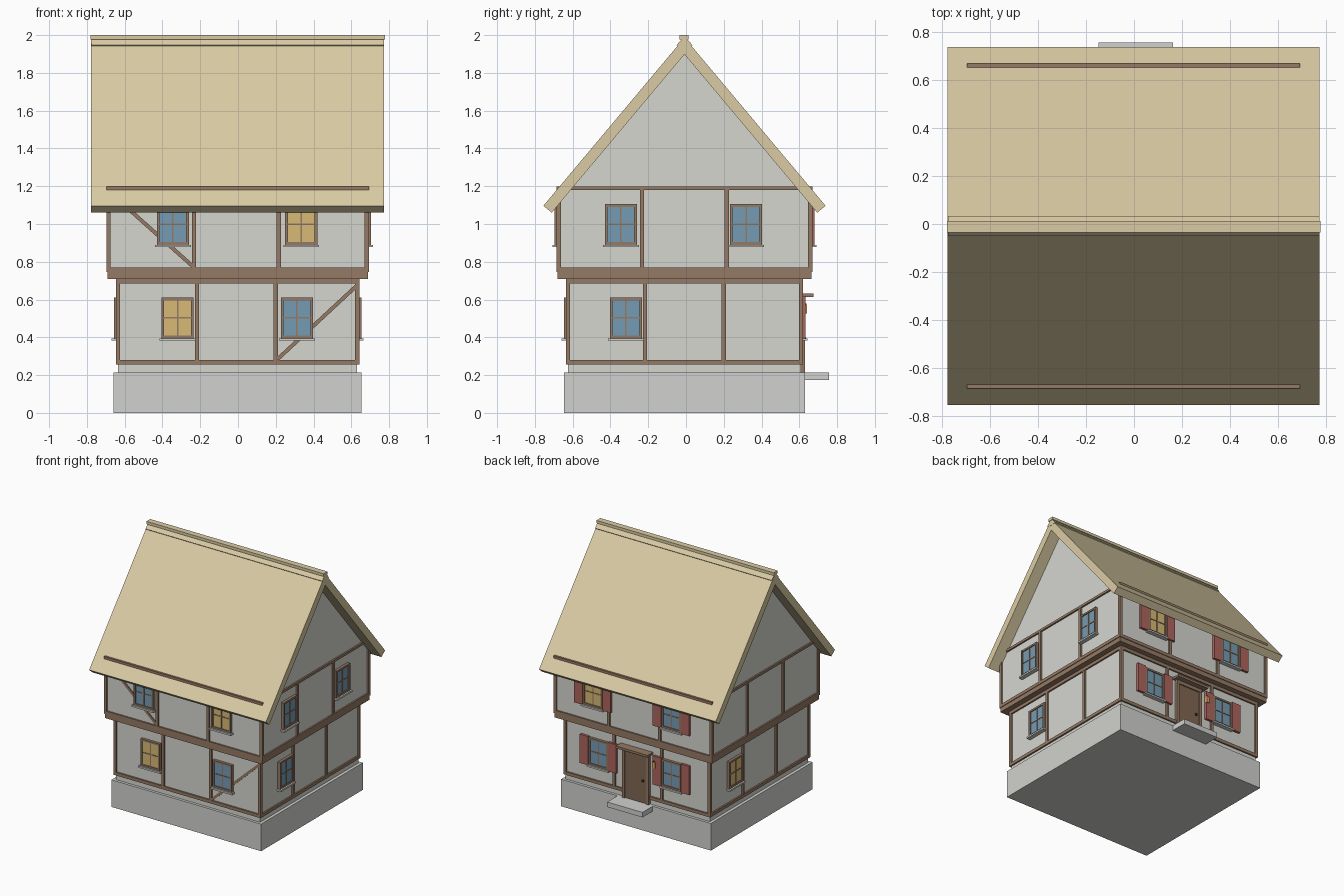
import bpy, bmesh, math
from mathutils import Matrix, Vector

cube = bpy.data.objects.get("Cube")
if cube:
    bpy.data.objects.remove(cube)


def material(name, colour):
    m = bpy.data.materials.new(name)
    m.use_nodes = True
    m.diffuse_color = (*colour, 1)
    m.node_tree.nodes["Principled BSDF"].inputs["Base Color"].default_value = (*colour, 1)
    return m


PLASTER = material("plaster", (.67, .67, .63))
STONE = material("stone", (.64, .64, .62))
TIMBER = material("timber", (.30, .195, .13))
THATCH = material("thatch", (.70, .60, .37))
BLUE = material("blue_glass", (.18, .33, .45))
YELLOW = material("lit_glass", (.69, .49, .18))
RED = material("shutter_red", (.42, .13, .11))
DOOR = material("door_brown", (.22, .135, .088))
IRON = material("dark_iron", (.05, .045, .04))
LAMP = material("lamp_orange", (.75, .36, .13))

CENTRE = Vector((-.002, -.008, 0))
HALF = {"lower": (.633, .616), "upper": (.683, .665)}   # wall half sizes in x, y
SIDES = {"front": (1, -1), "back": (1, 1), "left": (0, 1), "right": (0, -1)}
parts = {}


def mesh_of(name, mat):
    if name not in parts:
        parts[name] = (bmesh.new(), mat)
    return parts[name][0]


def box(name, mat, x, y, z, turn=None):
    """Box from (low, high) ranges, optionally turned about its centre."""
    mid = Vector([(a + b) / 2 for a, b in (x, y, z)])
    size = [b - a for a, b in (x, y, z)]
    mat4 = Matrix.Translation(mid) @ (turn or Matrix()) @ Matrix.Diagonal((*size, 1))
    bmesh.ops.create_cube(mesh_of(name, mat), size=1, matrix=mat4)


def on_wall(name, mat, side, level, u, z, out, turn=0):
    """Box on a wall: u runs along the wall, out is the distance from it."""
    axis, sign = SIDES[side]
    base = HALF[level][axis]
    depth = sorted(sign * (base + d) + CENTRE[axis] for d in out)
    if axis == 1:
        box(name, mat, u, depth, z, Matrix.Rotation(-turn, 4, 'Y'))
    else:
        box(name, mat, depth, u, z, Matrix.Rotation(turn, 4, 'X'))


def prism(name, mat, profile, x0, x1):
    """Extrude a (y, z) profile along x."""
    bm = mesh_of(name, mat)
    face = bm.faces.new([bm.verts.new((x0, y + CENTRE.y, z)) for y, z in profile])
    new = bmesh.ops.extrude_face_region(bm, geom=[face])["geom"]
    bmesh.ops.translate(bm, vec=(x1 - x0, 0, 0),
                        verts=[v for v in new if isinstance(v, bmesh.types.BMVert)])
    bmesh.ops.recalc_face_normals(bm, faces=bm.faces)


def block(name, mat, hx, hy, z):
    box(name, mat, (CENTRE.x - hx, CENTRE.x + hx), (CENTRE.y - hy, CENTRE.y + hy), z)


# Foundation, storeys and jetty between them
block("foundation", STONE, .657, .637, (0, .215))
block("lower_walls", PLASTER, *HALF["lower"], (.2, .72))
block("upper_walls", PLASTER, *HALF["upper"], (.75, 1.185))
block("jetty_beam", TIMBER, .69, .672, (.71, .76))

# Timber frame: rails and posts on each wall
POST = .023
RAILS = {"lower": ((.255, .28), (.685, .712)), "upper": ((.745, .77), (1.18, 1.199))}
INNER = {"lower": (-.217, .2), "upper": (-.233, .215)}
for level, rails in RAILS.items():
    for side, (axis, sign) in SIDES.items():
        name = f"{side}_{level}_timbers"
        end = HALF[level][1 - axis] + .012
        mid = CENTRE[1 - axis]
        for rail in rails:
            on_wall(name, TIMBER, side, level, (mid - end, mid + end), rail, (-.01, .012))
        posts = [mid - end + POST / 2, mid + end - POST / 2, *INNER[level]]
        for u in posts:
            on_wall(name, TIMBER, side, level, (u - POST / 2, u + POST / 2),
                    (rails[0][0], rails[1][1]), (-.01, .0115))


# Diagonal braces on the front
def brace(level, a, b):
    dx, dz = b[0] - a[0], b[1] - a[1]
    length = math.hypot(dx, dz)
    cx, cz = (a[0] + b[0]) / 2, (a[1] + b[1]) / 2
    on_wall(f"front_{level}_brace", TIMBER, "front", level,
            (cx - length / 2, cx + length / 2), (cz - .01, cz + .01),
            (-.01, .008), math.atan2(dz, dx))


brace("upper", (-.675, 1.165), (-.235, .772))
brace("lower", (.21, .285), (.63, .675))


# Windows with frame, glazing bars, sill and optional shutters
def window(side, level, u, glass, shutters=False):
    name = f"{side}_{level}_window_{'a' if u < 0 else 'b'}"
    z0, z1 = (.395, .61) if level == "lower" else (.89, 1.105)
    w, f, mid = .085, .014, (z0 + z1) / 2

    def add(part, mat, a, b, z, out):
        on_wall(f"{name}_{part}", mat, side, level, (u + a, u + b), z, out)

    add("glass", glass, -w + .005, w - .005, (z0 + .005, z1 - .005), (-.01, .014))
    for s in (-1, 1):
        a, b = sorted((s * w, s * (w - f)))
        add("frame", TIMBER, a, b, (z0, z1), (-.01, .022))
    add("frame", TIMBER, -w, w, (z0, z0 + f), (-.01, .0215))
    add("frame", TIMBER, -w, w, (z1 - f, z1), (-.01, .0215))
    add("frame", TIMBER, -.004, .004, (z0, z1), (-.01, .018))
    add("frame", TIMBER, -w, w, (mid - .004, mid + .004), (-.01, .0175))
    add("sill", STONE, -.095, .095, (z0 - .013, z0), (-.01, .034))
    if shutters:
        for s in (-1, 1):
            a, b = sorted((s * (w + .002), s * (w + .075)))
            add("shutters", RED, a, b, (z0 - .005, z1 + .008), (.005, .024))


window("front", "lower", -.32, YELLOW)
window("front", "lower", .312, BLUE)
window("front", "upper", -.345, BLUE)
window("front", "upper", .335, YELLOW)
window("left", "lower", -.318, BLUE)
window("left", "upper", -.345, BLUE)
window("left", "upper", .318, BLUE)
window("right", "lower", .305, YELLOW)
window("back", "lower", .33, BLUE, True)
window("back", "lower", -.31, BLUE, True)
window("back", "upper", .345, YELLOW, True)
window("back", "upper", -.345, BLUE, True)


# Back door with frame, hood, knob, lantern and step
def at_door(part, mat, u, z, out):
    on_wall(part, mat, "back", "lower", u, z, out)


at_door("door", DOOR, (-.09, .1), (.215, .59), (-.01, .014))
for lo, hi in ((-.112, -.088), (.098, .122)):
    at_door("door_frame", TIMBER, (lo, hi), (.215, .61), (-.01, .022))
at_door("door_frame", TIMBER, (-.112, .122), (.588, .614), (-.01, .023))
at_door("door_hood", TIMBER, (-.135, .145), (.614, .632), (-.01, .066))
at_door("door_knob", IRON, (-.068, -.054), (.385, .4), (.01, .026))
at_door("lantern_bracket", IRON, (-.168, -.156), (.572, .58), (-.01, .03))
at_door("lantern", LAMP, (-.175, -.149), (.525, .572), (.01, .032))
box("door_step", STONE, (-.148, .162), (.6, .757), (.175, .215))

# Gable walls and thatched roof
SLOPE, APEX, INNER_APEX = 1.192, 1.987, 1.898
base = (INNER_APEX - 1.18) / SLOPE
prism("gables", PLASTER, [(-base, 1.18), (base, 1.18), (0, INNER_APEX)], -.685, .681)
outer, inner = .747, .703
prism("thatched_roof", THATCH,
      [(-outer, APEX - SLOPE * outer), (-inner, INNER_APEX - SLOPE * inner), (0, INNER_APEX),
       (inner, INNER_APEX - SLOPE * inner), (outer, APEX - SLOPE * outer), (0, APEX)],
      -.778, .773)

# Ridge: sloped skirt topped by a flat cap
lift = .01
prism("ridge_skirt", THATCH,
      [(-.042, 1.947), (-.035, 1.938), (.035, 1.938), (.042, 1.947), (.008, 1.985), (-.008, 1.985)],
      -.776, .774)
box("ridge_cap", THATCH, (-.78, .777), (-.035, .013), (1.978, 2.0))

# Turn the collected parts into objects
for name, (bm, mat) in parts.items():
    mesh = bpy.data.meshes.new(name)
    bm.to_mesh(mesh)
    bm.free()
    mesh.materials.append(mat)
    bpy.context.scene.collection.objects.link(bpy.data.objects.new(name, mesh))
